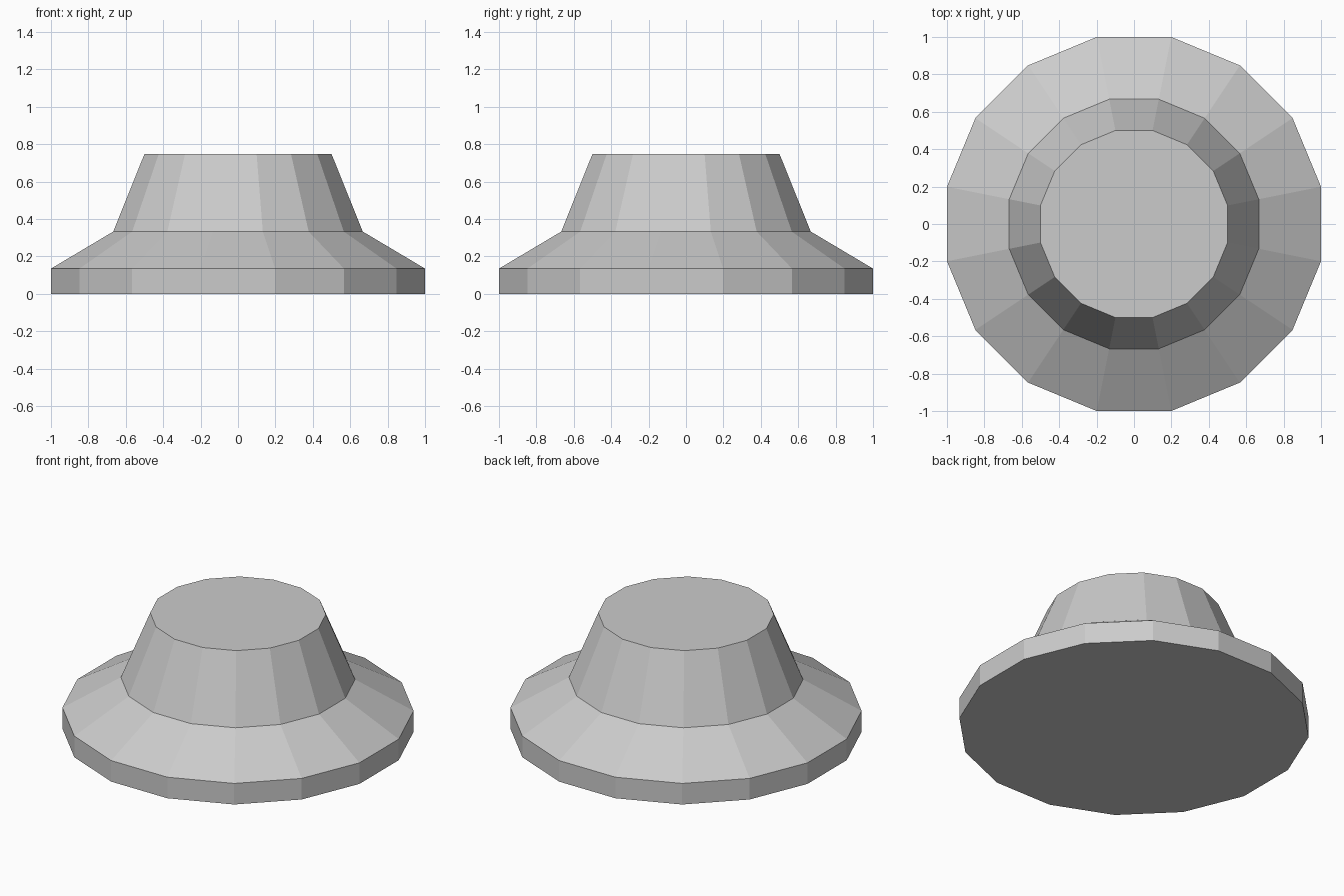
import bpy
import bmesh
from math import cos, sin, pi

cube = bpy.data.objects.get("Cube")
if cube:
    bpy.data.objects.remove(cube, do_unlink=True)

SIDES = 16

# Plain grey material
grey = bpy.data.materials.new("light grey")
grey.use_nodes = True
colour = (0.6, 0.6, 0.6, 1.0)
grey.diffuse_color = colour
grey.node_tree.nodes["Principled BSDF"].inputs["Base Color"].default_value = colour


def turned_solid(name, profile):
    """Closed faceted solid from (flat-to-centre radius, height) pairs."""
    bm = bmesh.new()
    rings = []
    for radius, z in profile:
        corner = radius / cos(pi / SIDES)
        angles = [(i + 0.5) * 2 * pi / SIDES for i in range(SIDES)]
        rings.append([bm.verts.new((corner * cos(a), corner * sin(a), z)) for a in angles])
    for low, high in zip(rings, rings[1:]):
        for i in range(SIDES):
            j = (i + 1) % SIDES
            bm.faces.new((low[i], low[j], high[j], high[i]))
    bm.faces.new(rings[0][::-1])
    bm.faces.new(rings[-1])
    mesh = bpy.data.meshes.new(name)
    bm.to_mesh(mesh)
    bm.free()
    mesh.materials.append(grey)
    obj = bpy.data.objects.new(name, mesh)
    bpy.context.collection.objects.link(obj)
    return obj


# Vertical rim, sloping skirt and tapered crown in one flat-shaded body
turned_solid("flared_knob", [(1.0, 0.0), (1.0, 0.135), (0.667, 0.333), (0.5, 0.748)])
